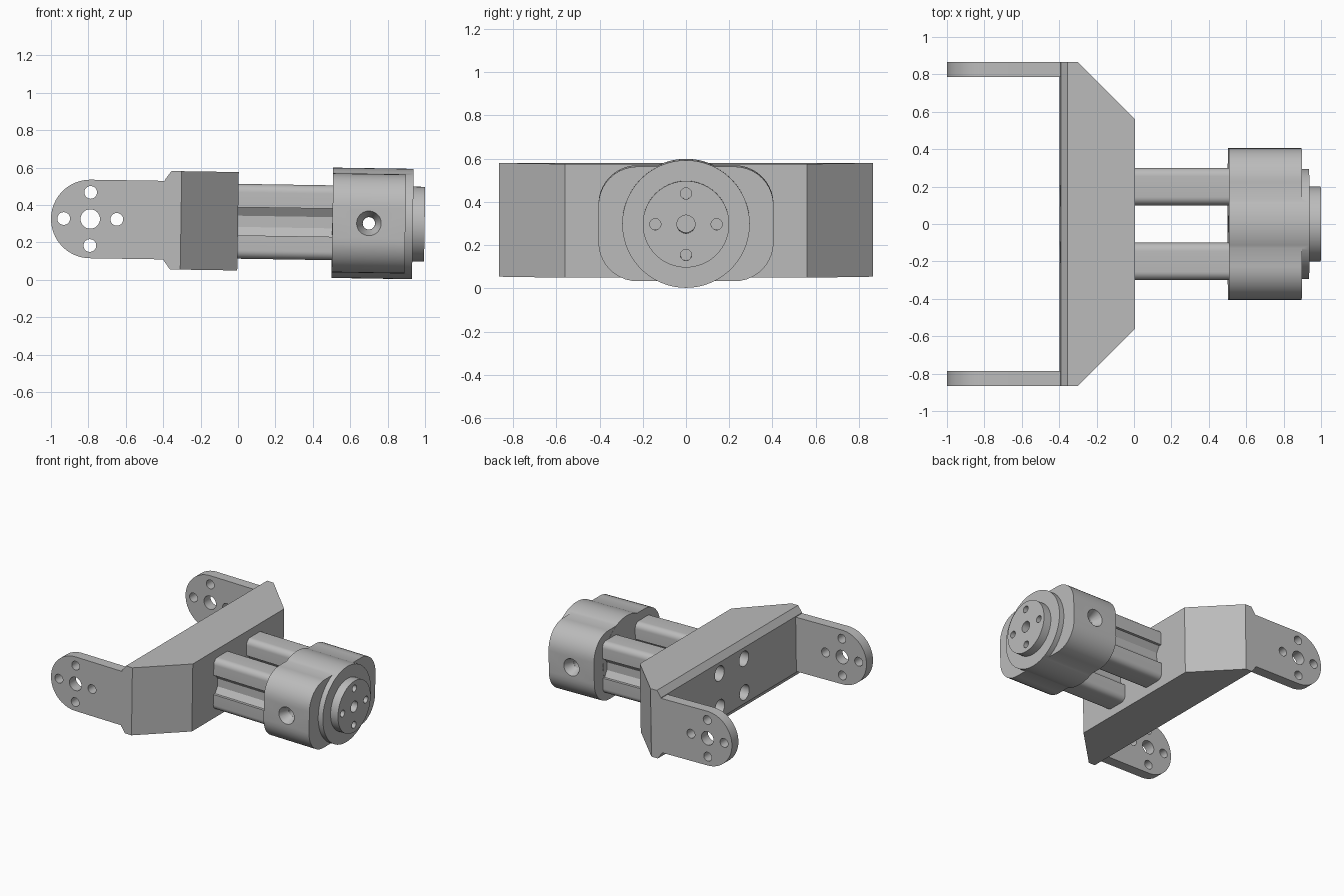
import bpy, bmesh
from math import sin, cos, pi, radians
from mathutils import Matrix, Vector

if "Cube" in bpy.data.objects:
    bpy.data.objects.remove(bpy.data.objects["Cube"], do_unlink=True)

grey = bpy.data.materials.new("plain grey")
grey.use_nodes = True
COLOUR = (0.5, 0.5, 0.5, 1)
grey.diffuse_color = COLOUR
grey.node_tree.nodes["Principled BSDF"].inputs["Base Color"].default_value = COLOUR

# The whole arm sits at a slight pitch above the ground
PLACE = Matrix.Translation((0, 0, 0.3125)) @ Matrix.Rotation(radians(0.9), 4, 'Y')


def make(name, bm):
    bmesh.ops.recalc_face_normals(bm, faces=bm.faces)
    mesh = bpy.data.meshes.new(name)
    bm.to_mesh(mesh)
    bm.free()
    mesh.materials.append(grey)
    obj = bpy.data.objects.new(name, mesh)
    bpy.context.collection.objects.link(obj)
    return obj


def loft(name, axis, sections):
    """Skin matching outlines placed along axis: [(position, outline), ...]"""
    bm = bmesh.new()
    rings = []
    for t, pts in sections:
        rings.append([bm.verts.new((t, a, b) if axis == 'x' else (a, t, b)) for a, b in pts])
    n = len(rings[0])
    for r, s in zip(rings, rings[1:]):
        for i in range(n):
            bm.faces.new((r[i], r[(i + 1) % n], s[(i + 1) % n], s[i]))
    bm.faces.new(rings[0])
    bm.faces.new(rings[-1])
    return make(name, bm)


def arc(cx, cy, r, start, end, n):
    return [(cx + r * cos(start + (end - start) * i / n),
             cy + r * sin(start + (end - start) * i / n)) for i in range(n + 1)]


def circle(r, cx=0, cy=0, n=48):
    return arc(cx, cy, r, 0, 2 * pi, n)[:-1]


def rounded(w, h, r, n=10):
    pts = []
    for k, (sx, sy) in enumerate(((1, 1), (-1, 1), (-1, -1), (1, -1))):
        pts += arc(sx * (w - r), sy * (h - r), r, k * pi / 2, (k + 1) * pi / 2, n)
    return pts


def boolean(obj, tool, operation='DIFFERENCE'):
    mod = obj.modifiers.new("cut", 'BOOLEAN')
    mod.operation, mod.object, mod.solver = operation, tool, 'EXACT'
    bpy.context.view_layer.objects.active = obj
    bpy.ops.object.modifier_apply(modifier=mod.name)
    bpy.data.objects.remove(tool, do_unlink=True)


def drill(obj, axis, a, b, r, cx=0, cy=0):
    boolean(obj, loft("drill", axis, [(a, circle(r, cx, cy, 32)), (b, circle(r, cx, cy, 32))]))


def cross(d):
    return ((d, 0), (-d, 0), (0, d), (0, -d))


def finish(obj):
    obj.data.transform(PLACE)
    bpy.ops.object.select_all(action='DESELECT')
    obj.select_set(True)
    bpy.context.view_layer.objects.active = obj
    bpy.ops.object.shade_smooth_by_angle(angle=radians(30))


# Yoke block: chamfered bar with its outer front corners cut off
profile = [(-0.395, -0.215), (-0.36, -0.263), (0, -0.263),
           (0, 0.263), (-0.36, 0.263), (-0.395, 0.215)]
yoke = loft("yoke_block", 'y', [(-0.865, profile), (0.865, profile)])
bm = bmesh.new()
bm.from_mesh(yoke.data)
for side in (-1, 1):
    cut = bmesh.ops.bisect_plane(bm, geom=bm.verts[:] + bm.edges[:] + bm.faces[:],
                                 plane_co=(0, side * 0.56, 0),
                                 plane_no=Vector((1, side, 0)), clear_outer=True)
    edges = [e for e in cut["geom_cut"] if isinstance(e, bmesh.types.BMEdge)]
    bmesh.ops.holes_fill(bm, edges=edges)
bmesh.ops.recalc_face_normals(bm, faces=bm.faces)
bm.to_mesh(yoke.data)
bm.free()
# Stepped bolt holes in the back of the yoke
for y in (-0.15, 0.15):
    for z in (-0.13, 0.13):
        drill(yoke, 'x', -0.5, -0.3, 0.058, y, z)
        drill(yoke, 'x', -0.35, -0.1, 0.03, y, z)
finish(yoke)

# Two round-ended ears with a ring of holes
ear_outline = arc(-0.79, 0, 0.21, pi / 2, 3 * pi / 2, 32) + [(-0.38, -0.21), (-0.38, 0.21)]
for side, label in ((1, "left"), (-1, "right")):
    ear = loft(label + "_ear", 'y', [(side * 0.785, ear_outline), (side * 0.865, ear_outline)])
    drill(ear, 'y', side * 0.7, side * 0.95, 0.052, -0.79)
    for dx, dz in cross(0.142):
        drill(ear, 'y', side * 0.7, side * 0.95, 0.034, -0.79 + dx, dz)
    finish(ear)

# Two slotted rails
quarter = [(0.05, 0.03), (0.08, 0.075), (0.1, 0.075)] + arc(0.055, 0.155, 0.045, 0, pi / 2, 8)
half = [(a, -b) for a, b in reversed(quarter)] + quarter
rail_outline = half + [(-a, -b) for a, b in half]
for side, label in ((1, "left"), (-1, "right")):
    pts = [(a + side * 0.2, b) for a, b in rail_outline]
    finish(loft(label + "_rail", 'x', [(-0.01, pts), (0.515, pts)]))

# End housing: rounded box joined with a round barrel
housing = loft("end_housing", 'x', [(t, rounded(0.405, 0.265, 0.18)) for t in (0.505, 0.895)])
barrel = loft("barrel", 'x', [(t, circle(0.295, n=64)) for t in (0.504, 0.935)])
boolean(housing, barrel, 'UNION')
drill(housing, 'x', 0.4, 1.1, 0.045)
drill(housing, 'y', -0.5, 0.5, 0.033, 0.7)
for side in (-1, 1):
    sink = [(side * d, circle(r, 0.7, 0, 32)) for d, r in ((0.33, 0.034), (0.41, 0.068))]
    boolean(housing, loft("sink", 'y', sink))
finish(housing)

# Output disc with centre hole and four bolt holes
disc = loft("output_disc", 'x', [(t, circle(0.2, n=64)) for t in (0.93, 0.998)])
drill(disc, 'x', 0.9, 1.1, 0.042)
for y, z in cross(0.142):
    drill(disc, 'x', 0.9, 1.1, 0.026, y, z)
finish(disc)
